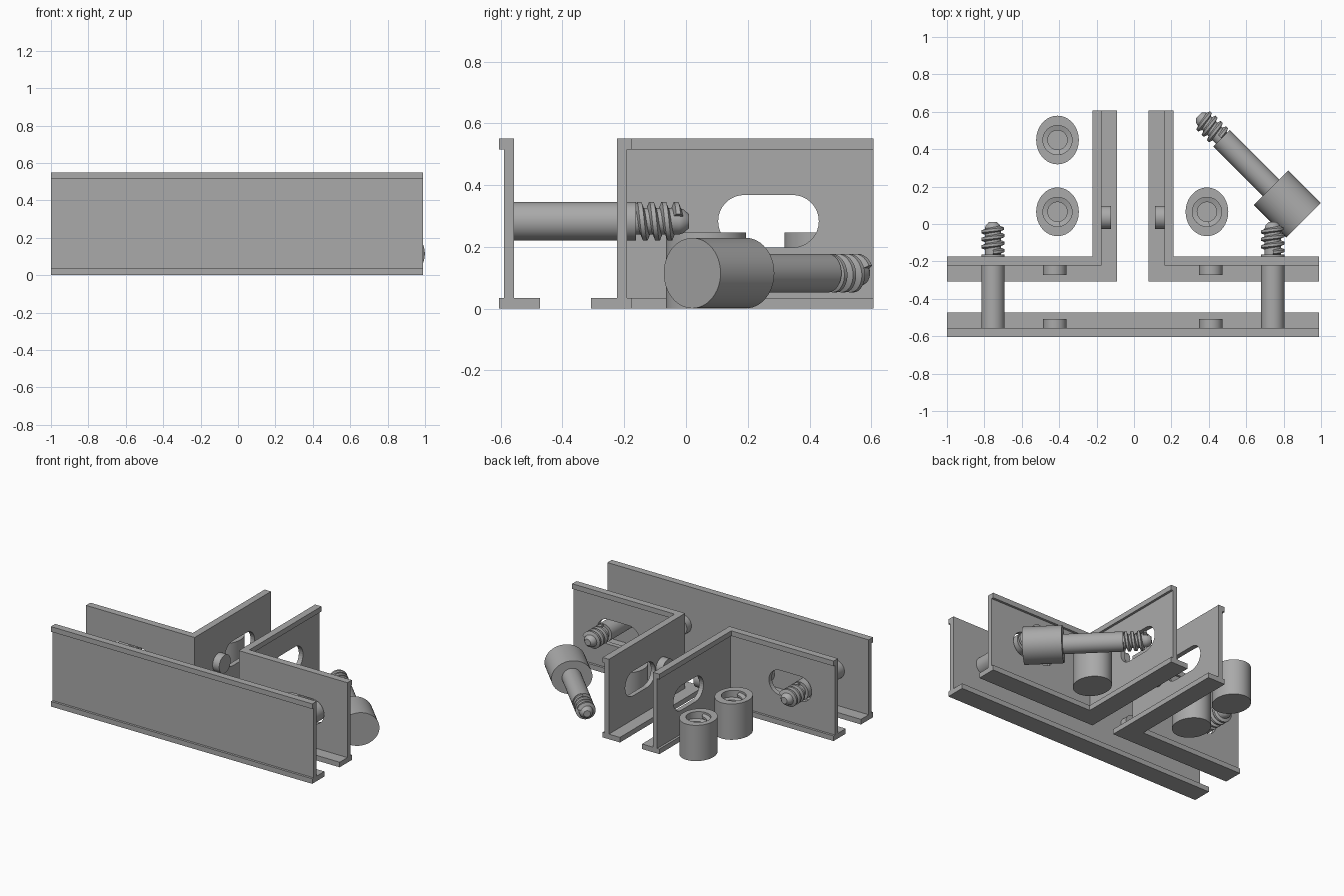
import bpy, bmesh, math
from mathutils import Matrix, Vector

if "Cube" in bpy.data.objects:
    bpy.data.objects.remove(bpy.data.objects["Cube"])

grey = bpy.data.materials.new("plain_grey")
grey.use_nodes = True
grey.diffuse_color = (0.4, 0.4, 0.4, 1)
grey.node_tree.nodes["Principled BSDF"].inputs["Base Color"].default_value = (0.4, 0.4, 0.4, 1)

SIDES = 48
CX = -0.006       # symmetry plane of the rails
MID = 0.283       # height of screws, pegs and slots
PEG_R = 0.0625
WALL_IN, WALL_OUT = 0.048, 0.016
NUT_H = 0.246


def make(name, bm, matrix=Matrix(), smooth=False):
    bmesh.ops.recalc_face_normals(bm, faces=bm.faces)
    mesh = bpy.data.meshes.new(name)
    bm.to_mesh(mesh)
    bm.free()
    mesh.materials.append(grey)
    ob = bpy.data.objects.new(name, mesh)
    ob.matrix_world = matrix
    bpy.context.collection.objects.link(ob)
    if smooth:
        bpy.ops.object.select_all(action='DESELECT')
        ob.select_set(True)
        bpy.context.view_layer.objects.active = ob
        bpy.ops.object.shade_smooth_by_angle(angle=math.radians(35))
    return ob


def loft(bm, rings, caps=True):
    """Skin a list of closed rings of points."""
    rows = [[bm.verts.new(p) for p in ring] for ring in rings]
    n = len(rows[0])
    for a, b in zip(rows, rows[1:]):
        for i in range(n):
            j = (i + 1) % n
            bm.faces.new((a[i], a[j], b[j], b[i]))
    if caps:
        bm.faces.new(rows[0])
        bm.faces.new(rows[-1])


def lathe(bm, profile):
    """Profile of (x radius, y radius, height)."""
    turn = [2 * math.pi * i / SIDES for i in range(SIDES)]
    loft(bm, [[(rx * math.cos(a), ry * math.sin(a), z) for a in turn] for rx, ry, z in profile])


def thread(bm, root, crest, z0, turns, pitch):
    """Helical ridge from root radius to crest radius."""
    section = [(root, -0.015), (crest, -0.007), (crest, 0.007), (root, 0.015)]
    rings = []
    steps = int(turns * 32)
    for k in range(steps + 1):
        a = 2 * math.pi * k / 32
        z = z0 + pitch * k / 32
        rings.append([(r * math.cos(a), r * math.sin(a), z + dz) for r, dz in section])
    loft(bm, rings)


def aim(origin, direction, x_axis):
    """Placement whose local z points along direction."""
    z = Vector(direction).normalized()
    x = Vector(x_axis)
    m = Matrix((x, z.cross(x), z)).transposed().to_4x4()
    m.translation = origin
    return m


# Rails: one flanged profile (inward offset, height) swept along a path
PROFILE = [(0, 0), (0.132, 0), (0.132, 0.035), (WALL_IN, 0.035), (WALL_IN, 0.55),
           (0, 0.55), (0, 0.515), (WALL_OUT, 0.515), (WALL_OUT, 0.035), (0, 0.035)]


def rail(name, stations):
    bm = bmesh.new()
    loft(bm, [[(*station(o), z) for o, z in PROFILE] for station in stations])
    return make(name, bm)


def cut_slot(target, centre, along_y):
    """Cut a rounded slot through one wall."""
    r, half, depth = 0.085, 0.078, 0.12
    outline = []
    for side in (1, -1):
        for i in range(17):
            a = math.pi * (i / 16 - 0.5)
            outline.append((side * (half + r * math.cos(a)), side * r * math.sin(a)))
    bm = bmesh.new()
    rings = []
    for d in (-depth, depth):
        rings.append([(d, u, v) if along_y else (u, d, v) for u, v in outline])
    loft(bm, rings)
    cutter = make("slot_cutter", bm, Matrix.Translation(centre))
    cutter.hide_render = True
    mod = target.modifiers.new("slot", 'BOOLEAN')
    mod.operation = 'DIFFERENCE'
    mod.solver = 'EXACT'
    mod.object = cutter
    bpy.context.view_layer.objects.active = target
    bpy.ops.object.modifier_apply(modifier=mod.name)
    bpy.data.objects.remove(cutter)


def peg(name, origin, direction):
    bm = bmesh.new()
    lathe(bm, [(PEG_R, PEG_R, -0.005), (PEG_R, PEG_R, 0.05)])
    make(name, bm, aim(origin, direction, (0, 0, 1)), True)


def screw(name, matrix):
    """Plain shaft, threaded neck and tapered tip."""
    bm = bmesh.new()
    shape = [(PEG_R, -0.005), (PEG_R, 0.395), (0.043, 0.395), (0.043, 0.535),
             (0.038, 0.55), (0.022, 0.567)]
    lathe(bm, [(r, r, z) for r, z in shape])
    thread(bm, 0.04, PEG_R, 0.405, 3.2, 0.04)
    make(name, bm, matrix, True)


def nut(name, matrix):
    """Oval block with a threaded blind hole."""
    bm = bmesh.new()
    rx, ry, hole = 0.114, 0.13, 0.078
    lathe(bm, [(rx, ry, 0), (rx, ry, NUT_H), (hole, hole, NUT_H), (hole, hole, 0.05)])
    thread(bm, hole + 0.003, 0.052, 0.07, 3.8, 0.04)
    make(name, bm, matrix, True)


# Long front rail
END = 0.995
rail("front_rail", [lambda o: (CX - END, -0.605 + o), lambda o: (CX + END, -0.605 + o)])

# Mirrored corner rails, with their slots, pegs and screws
for label, s in (("right", -1), ("left", 1)):
    corner = rail(label + "_corner_rail", [
        lambda o: (CX + s * END, -0.175 - o),
        lambda o: (CX + s * (0.216 - o), -0.175 - o),
        lambda o: (CX + s * (0.216 - o), 0.607)])
    cut_slot(corner, (CX + s * 0.654, -0.207, MID), False)
    cut_slot(corner, (CX + s * 0.184, 0.267, MID), True)

    peg_x = CX + s * 0.417
    peg(label + "_front_peg", (peg_x, -0.557, MID), (0, 1, 0))
    peg(label + "_corner_peg", (peg_x, -0.223, MID), (0, -1, 0))
    peg(label + "_arm_peg", (CX + s * 0.168, 0.035, MID), (-s, 0, 0))
    screw(label + "_fixed_screw", aim((CX + s * 0.748, -0.557, MID), (0, 1, 0), (0, 0, 1)))

# Loose upright nuts
for i, (x, y) in enumerate([(-0.409, 0.449), (-0.409, 0.065), (0.39, 0.065)]):
    nut("upright_nut_%d" % (i + 1), Matrix.Translation((x, y, 0)))

# Loose screw lying on its side, seated in a nut
axis = Vector((-1, 1, 0)).normalized()
centre = Vector((0.82, 0.107, 0.115))
nut("lying_nut", aim(centre - axis * NUT_H / 2, axis, (0, 0, 1)))
screw("lying_screw", aim(centre + axis * (NUT_H / 2 - 0.02), axis, (0, 0, 1)))
bm = bmesh.new()
lathe(bm, [(0.09, 0.09, 0.06), (0.09, 0.09, NUT_H)])
make("lying_nut_plug", bm, aim(centre - axis * NUT_H / 2, axis, (0, 0, 1)), True)
